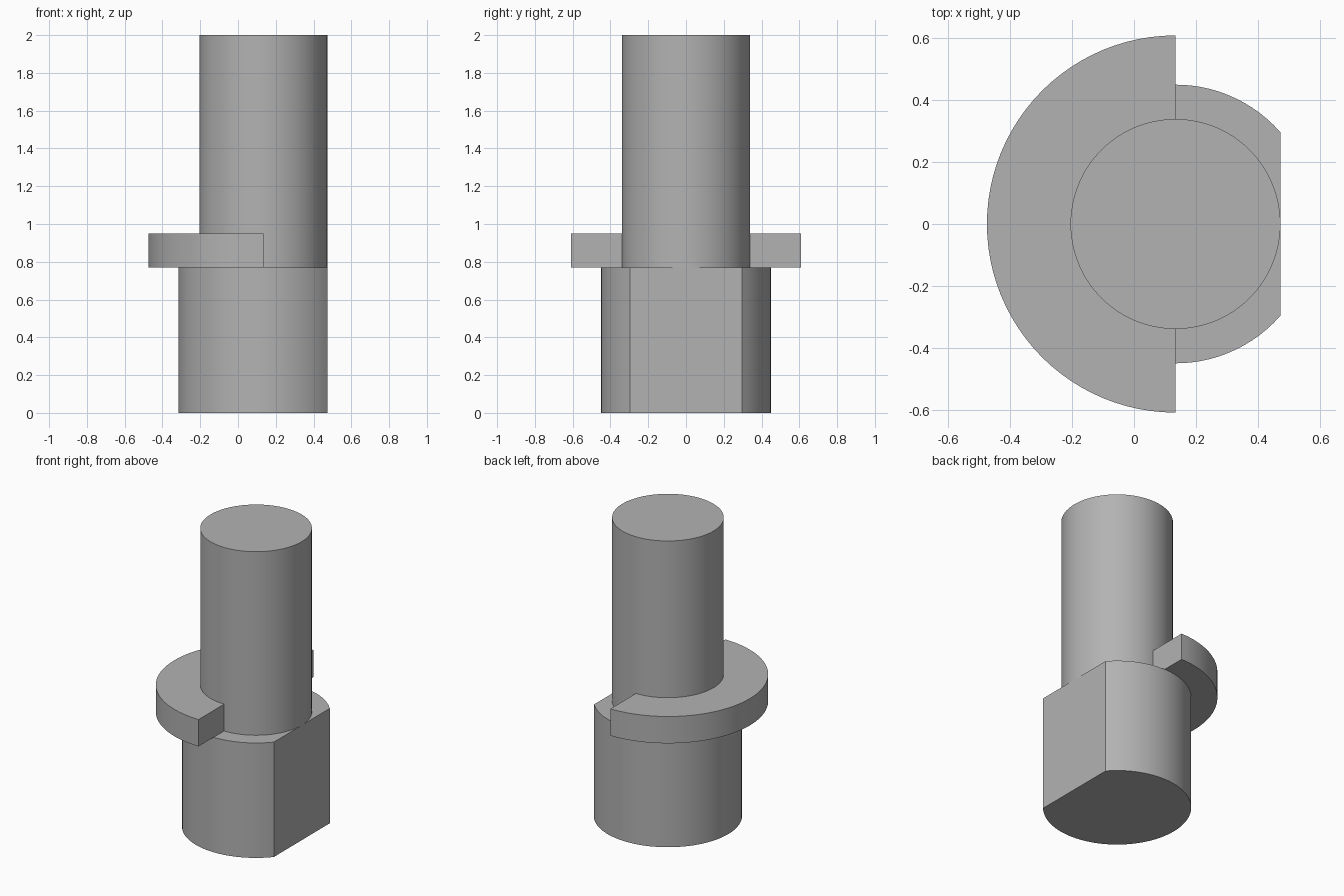
import bpy, bmesh
from math import pi, sin, cos, asin, acos, radians

cube = bpy.data.objects.get("Cube")
if cube:
    bpy.data.objects.remove(cube, do_unlink=True)

AXIS_X = 0.134
SHAFT_R, BASE_R, COLLAR_R = 0.339, 0.45, 0.609
BASE_TOP, COLLAR_TOP, TOP = 0.77, 0.95, 2.0

# Plain grey metal
grey = bpy.data.materials.new("grey_metal")
grey.use_nodes = True
colour = (0.45, 0.45, 0.45, 1)
grey.diffuse_color = colour
grey.node_tree.nodes["Principled BSDF"].inputs["Base Color"].default_value = colour


def arc(radius, start, end, steps):
    """Points along an arc, both ends included."""
    angles = [start + (end - start) * i / steps for i in range(steps + 1)]
    return [(radius * cos(a), radius * sin(a)) for a in angles]


def prism(name, outline, bottom, top):
    """Extrude a counter-clockwise outline between two heights."""
    bm = bmesh.new()
    face = bm.faces.new([bm.verts.new((x, y, bottom)) for x, y in outline])
    result = bmesh.ops.extrude_face_region(bm, geom=[face], use_keep_orig=True)
    moved = [v for v in result["geom"] if isinstance(v, bmesh.types.BMVert)]
    bmesh.ops.translate(bm, verts=moved, vec=(0, 0, top - bottom))
    bmesh.ops.recalc_face_normals(bm, faces=bm.faces)
    mesh = bpy.data.meshes.new(name)
    bm.to_mesh(mesh)
    bm.free()
    mesh.materials.append(grey)
    obj = bpy.data.objects.new(name, mesh)
    obj.location.x = AXIS_X
    bpy.context.collection.objects.link(obj)
    bpy.ops.object.select_all(action="DESELECT")
    obj.select_set(True)
    bpy.context.view_layer.objects.active = obj
    bpy.ops.object.shade_smooth_by_angle(angle=radians(25))
    return obj


# Base: round with one flat side, level with the shaft's edge
flat = acos(SHAFT_R / BASE_R)
prism("flatted_base", arc(BASE_R, flat, 2 * pi - flat, 72), 0, BASE_TOP)

# Shaft: plain round bar
prism("round_shaft", arc(SHAFT_R, 0, 2 * pi, 96)[:-1], BASE_TOP, TOP)

# Collar: half ring around the side away from the flat
half_ring = arc(COLLAR_R, pi / 2, 3 * pi / 2, 48) + arc(SHAFT_R, 3 * pi / 2, pi / 2, 48)
prism("half_collar", half_ring, BASE_TOP, COLLAR_TOP)
